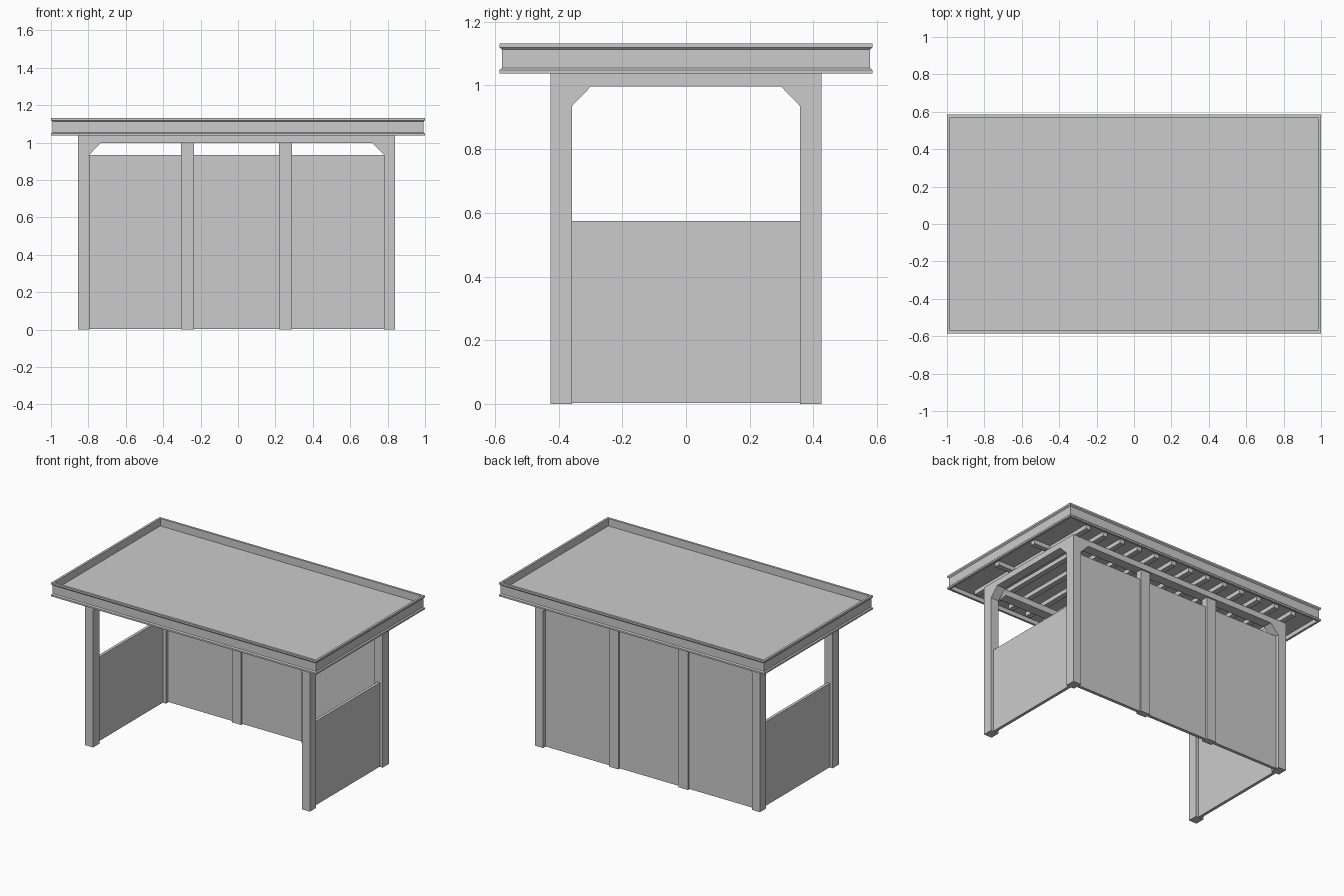
import bpy, bmesh

if "Cube" in bpy.data.objects:
    bpy.data.objects.remove(bpy.data.objects["Cube"])

CX = -0.0075                 # the posts sit slightly left of the roof centre
X_OUT, X_IN = 0.8475, 0.7875  # post faces measured from CX
Y_OUT, Y_IN = 0.425, 0.358
BEAM_LO, BEAM_HI = 0.997, 1.037


def finish(name, bm):
    bmesh.ops.recalc_face_normals(bm, faces=bm.faces)
    mesh = bpy.data.meshes.new(name)
    bm.to_mesh(mesh)
    bm.free()
    obj = bpy.data.objects.new(name, mesh)
    bpy.context.collection.objects.link(obj)
    return obj


def box(name, x0, x1, y0, y1, z0, z1):
    bm = bmesh.new()
    bmesh.ops.create_cube(bm, size=1)
    for v in bm.verts:
        v.co = ((x0 + x1) / 2 + v.co.x * (x1 - x0),
                (y0 + y1) / 2 + v.co.y * (y1 - y0),
                (z0 + z1) / 2 + v.co.z * (z1 - z0))
    return finish(name, bm)


def prism(name, outline, place, lo, hi):
    """Extrude a 2D outline from lo to hi; place maps (u, z, depth) to xyz."""
    bm = bmesh.new()
    a = [bm.verts.new(place(u, z, lo)) for u, z in outline]
    b = [bm.verts.new(place(u, z, hi)) for u, z in outline]
    n = len(outline)
    bm.faces.new(a)
    bm.faces.new(b)
    for i in range(n):
        j = (i + 1) % n
        bm.faces.new((a[i], a[j], b[j], b[i]))
    return finish(name, bm)


def braced_beam(half):
    """Beam outline with a 45 degree brace under each end."""
    c = 0.06
    return [(-half, BEAM_HI), (-half, 0.935), (-half + c, BEAM_LO),
            (half - c, BEAM_LO), (half, 0.935), (half, BEAM_HI)]


# corner posts
for sx, side in ((-1, "left"), (1, "right")):
    for sy, end in ((-1, "front"), (1, "back")):
        xs = sorted((CX + sx * X_IN, CX + sx * X_OUT))
        ys = sorted((sy * Y_IN, sy * Y_OUT))
        box(f"{end}_{side}_post", *xs, *ys, 0, BEAM_HI)

# beams with braces
for sy, end in ((-1, "front"), (1, "back")):
    prism(f"{end}_beam", braced_beam(X_IN), lambda u, z, d: (CX + u, d, z),
          *sorted((sy * Y_IN, sy * Y_OUT)))
for sx, side in ((-1, "left"), (1, "right")):
    prism(f"{side}_beam", braced_beam(Y_IN), lambda u, z, d: (d, u, z),
          *sorted((CX + sx * X_IN, CX + sx * X_OUT)))

# half-height side panels
for sx, side in ((-1, "left"), (1, "right")):
    xc = CX + sx * (X_IN + X_OUT) / 2
    box(f"{side}_panel", xc - 0.01, xc + 0.01, -Y_IN, Y_IN, 0.003, 0.575)

# back wall: two slim posts and three panels between them
edges = [CX - X_IN]
for i, xc in enumerate((-0.27, 0.255)):
    box(f"back_middle_post_{i + 1}", xc - 0.035, xc + 0.035, 0.369, 0.414, 0, BEAM_LO)
    edges += [xc - 0.035, xc + 0.035]
edges.append(CX + X_IN)
for i in range(3):
    box(f"back_panel_{i + 1}", edges[2 * i], edges[2 * i + 1], 0.381, 0.402, 0.003, 0.935)

# roof deck
box("roof_deck", -0.987, 0.987, -0.572, 0.572, 1.065, 1.08)

# channel-shaped fascia mitred around the roof: (inset, z)
profile = [(0, 1.037), (0, 1.048), (0.007, 1.055), (0.007, 1.112), (0, 1.119),
           (0, 1.131), (0.015, 1.131), (0.015, 1.037)]
bm = bmesh.new()
rings = [[bm.verts.new((sx * (1 - d), sy * (0.585 - d), z)) for d, z in profile]
         for sx, sy in ((-1, -1), (1, -1), (1, 1), (-1, 1))]
for i in range(4):
    r, s = rings[i], rings[(i + 1) % 4]
    for j in range(len(profile)):
        k = (j + 1) % len(profile)
        bm.faces.new((r[j], s[j], s[k], r[k]))
finish("roof_fascia", bm)

# rafters under the deck, running front to back
for i in range(13):
    x = CX - 0.8175 + i * 1.635 / 12
    box(f"rafter_{i + 1}", x - 0.018, x + 0.018, -0.53, 0.53, BEAM_HI, 1.065)

# short outriggers carrying the side overhangs
for sx, side in ((-1, "left"), (1, "right")):
    for y in (-0.17, 0.17):
        xs = sorted((CX + sx * 0.8355, sx * 0.95))
        box(f"{side}_outrigger", *xs, y - 0.018, y + 0.018, BEAM_HI, 1.065)
